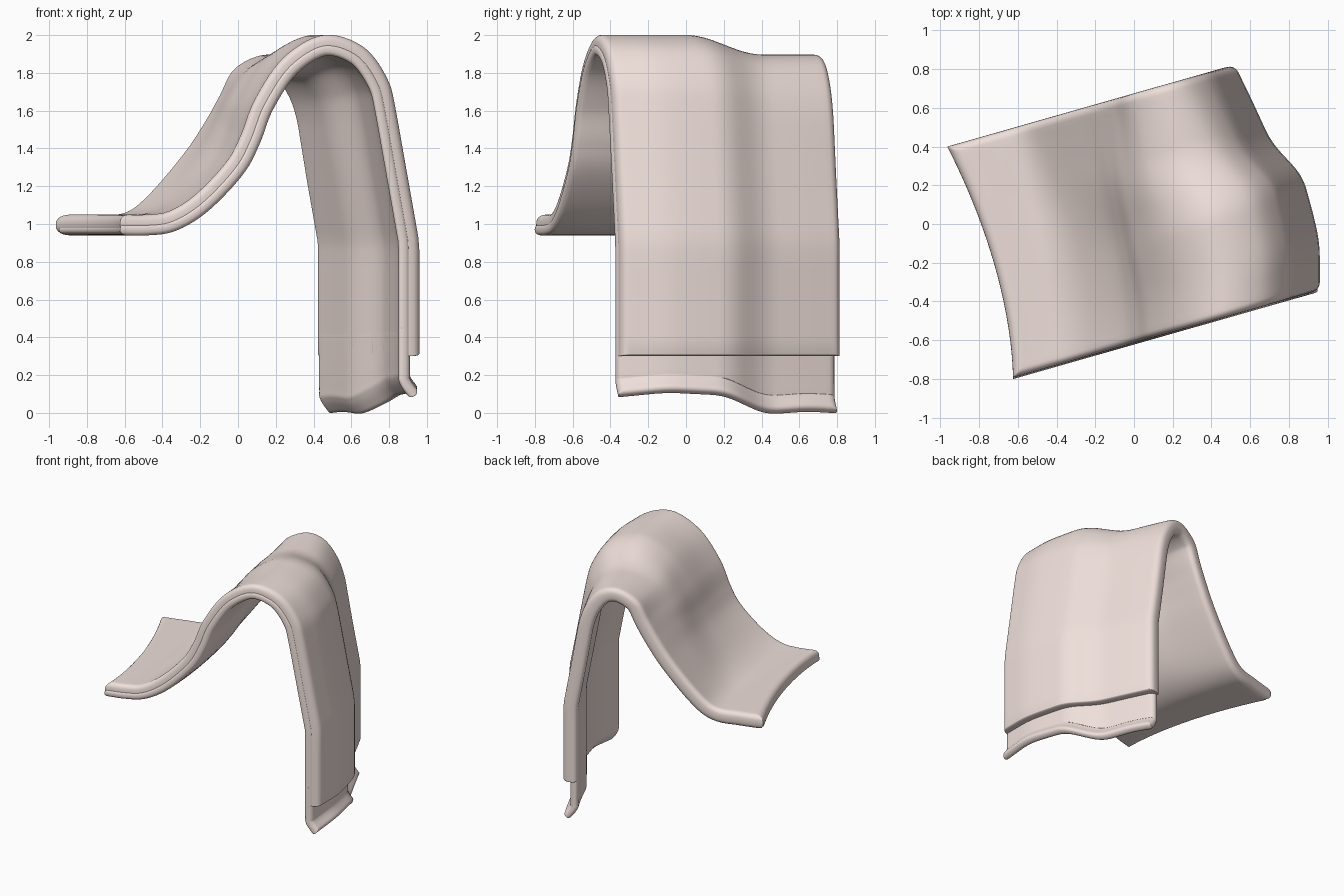
import bpy, bmesh, math

if "Cube" in bpy.data.objects:
    bpy.data.objects.remove(bpy.data.objects["Cube"])

# Outer profile across the drape, at its front end and its back end (x, z)
FRONT = [(-.625, 1.05), (-.48, 1.05), (-.36, 1.07), (-.22, 1.16), (-.06, 1.33), (.015, 1.47),
         (.09, 1.66), (.24, 1.88), (.45, 2.0), (.66, 1.94), (.79, 1.77), (.84, 1.58),
         (.90, 1.24), (.96, .9), (.96, .3)]
BACK = [(-.965, 1.05), (-.78, 1.05), (-.61, 1.06), (-.48, 1.16), (-.30, 1.37), (-.19, 1.53),
        (-.11, 1.67), (-.03, 1.82), (.12, 1.895), (.25, 1.86), (.35, 1.73), (.41, 1.55),
        (.46, 1.24), (.52, .9), (.52, .3)]
# How far the hanging wall has moved from front to back, and the lip's bottom edge
WALL = [(0, 0), (.19, 0), (.3, .065), (.48, .2), (.65, .57), (.75, .69), (.85, .81), (1, 1)]
HEM = [(0, .09), (.2, .115), (.45, .1), (.53, .06), (.66, .0), (.74, .005), (.85, .015), (1, .005)]


def lerp(a, b, w):
    return a + (b - a) * w


def table(pts, t):
    t = min(max(t, 0), 1)
    for (a, va), (b, vb) in zip(pts, pts[1:]):
        if t <= b:
            return lerp(va, vb, (t - a) / (b - a))
    return pts[-1][1]


def soft(pts, t):
    r = max(0, min(.05, t, 1 - t))
    return sum(table(pts, t + r * k / 3) for k in range(-3, 4)) / 7


def smooth(a, b, t):
    s = min(max((t - a) / (b - a), 0), 1)
    return s * s * (3 - 2 * s)


def spline(pts, u, straight_from):
    i = min(max(int(u), 0), len(pts) - 2)
    f = u - i
    p, q = pts[i], pts[i + 1]
    if i >= straight_from:
        return [lerp(p[k], q[k], f) for k in (0, 1)]
    o = pts[i - 1] if i else [2 * p[k] - q[k] for k in (0, 1)]
    r = pts[i + 2] if i + 2 < len(pts) else [2 * q[k] - p[k] for k in (0, 1)]
    return [p[k] + .5 * f * (q[k] - o[k] + f * (2 * o[k] - 5 * p[k] + 4 * q[k] - r[k]
            + f * (3 * (p[k] - q[k]) + r[k] - o[k]))) for k in (0, 1)]


def drape_section(t):
    s = min(max(t, 0), 1)
    left, wall, top = s ** 1.7, soft(WALL, s), smooth(.38, .74, s)
    bulge = .22 * math.sin(math.pi * s) ** 2
    pts = []
    for i, (a, b) in enumerate(zip(FRONT, BACK)):
        w = lerp(left, wall, smooth(3, 9, i)) + bulge * max(0, 1 - abs(i - 6) / 3)
        pts.append((lerp(a[0], b[0], w), lerp(a[1], b[1], top)))
    return pts


def lip_section(t):
    x, b = lerp(.96, .52, soft(WALL, t)), soft(HEM, t)
    return [(x - .08, .45), (x - .08, b + .13), (x - .074, b + .07), (x - .025, b)]


def samples(length, n, r0, r1, power, start=0):
    # positions with a thickness factor that rounds off both ends
    arc = [(1 - math.cos(k * math.pi / 14), math.sin(k * math.pi / 14) ** power)
           for k in range(8)]
    mid = [(lerp(start + r0, length - r1, k / n), 1) for k in range(1, n)]
    return ([(start + r0 * d, f) for d, f in arc] + mid
            + [(length - r1 * d, f) for d, f in reversed(arc)])


def sheet(name, section, us, ts, half, inset, straight_from, mat):
    bm = bmesh.new()
    grids = ([], [])
    for t, ft in ts:
        pts = section(t)
        end = len(pts) - 1
        rows = ([], [])
        for u, fu in us:
            x, z = spline(pts, u, straight_from)
            a = spline(pts, max(u - .06, 0), straight_from)
            b = spline(pts, min(u + .06, end), straight_from)
            dx, dz = b[0] - a[0], b[1] - a[1]
            n = math.hypot(dx, dz)
            for side, row in zip((1, -1), rows):
                d = side * half * min(ft, fu) - inset
                px, pz = x - dz / n * d, z + dx / n * d
                row.append(bm.verts.new((px, -.623 + 1.298 * t + .285 * px, pz)))
        for g, row in zip(grids, rows):
            g.append(row)
    for g in grids:
        for r, s in zip(g, g[1:]):
            for k in range(len(r) - 1):
                bm.faces.new((r[k], r[k + 1], s[k + 1], s[k]))
    bmesh.ops.remove_doubles(bm, verts=bm.verts, dist=.00005)
    bmesh.ops.recalc_face_normals(bm, faces=bm.faces)
    for f in bm.faces:
        f.smooth = True
    me = bpy.data.meshes.new(name)
    bm.to_mesh(me)
    bm.free()
    me.materials.append(mat)
    bpy.context.collection.objects.link(bpy.data.objects.new(name, me))


cloth = bpy.data.materials.new("cloth")
cloth.diffuse_color = (.86, .74, .70, 1)
cloth.use_nodes = True
cloth.node_tree.nodes["Principled BSDF"].inputs["Base Color"].default_value = cloth.diffuse_color

# Thick padded sheet draped over the hump
sheet("draped_sheet", drape_section, samples(14, 90, .3, .02, .8),
      samples(1, 44, .03, .035, .65, .006), .055, .055, 11, cloth)
# Thin lining on the underside, its rolled edge showing along the front rim
sheet("lining", drape_section, samples(14, 90, .3, .02, .8),
      samples(.97, 44, .02, .02, .8), .03, .08, 11, cloth)
# Lining continued below the hem, with a flared wavy edge
sheet("lower_lip", lip_section, samples(3, 20, .1, .3, .8),
      samples(.985, 44, .02, .03, .8), .03, 0, 9, cloth)
